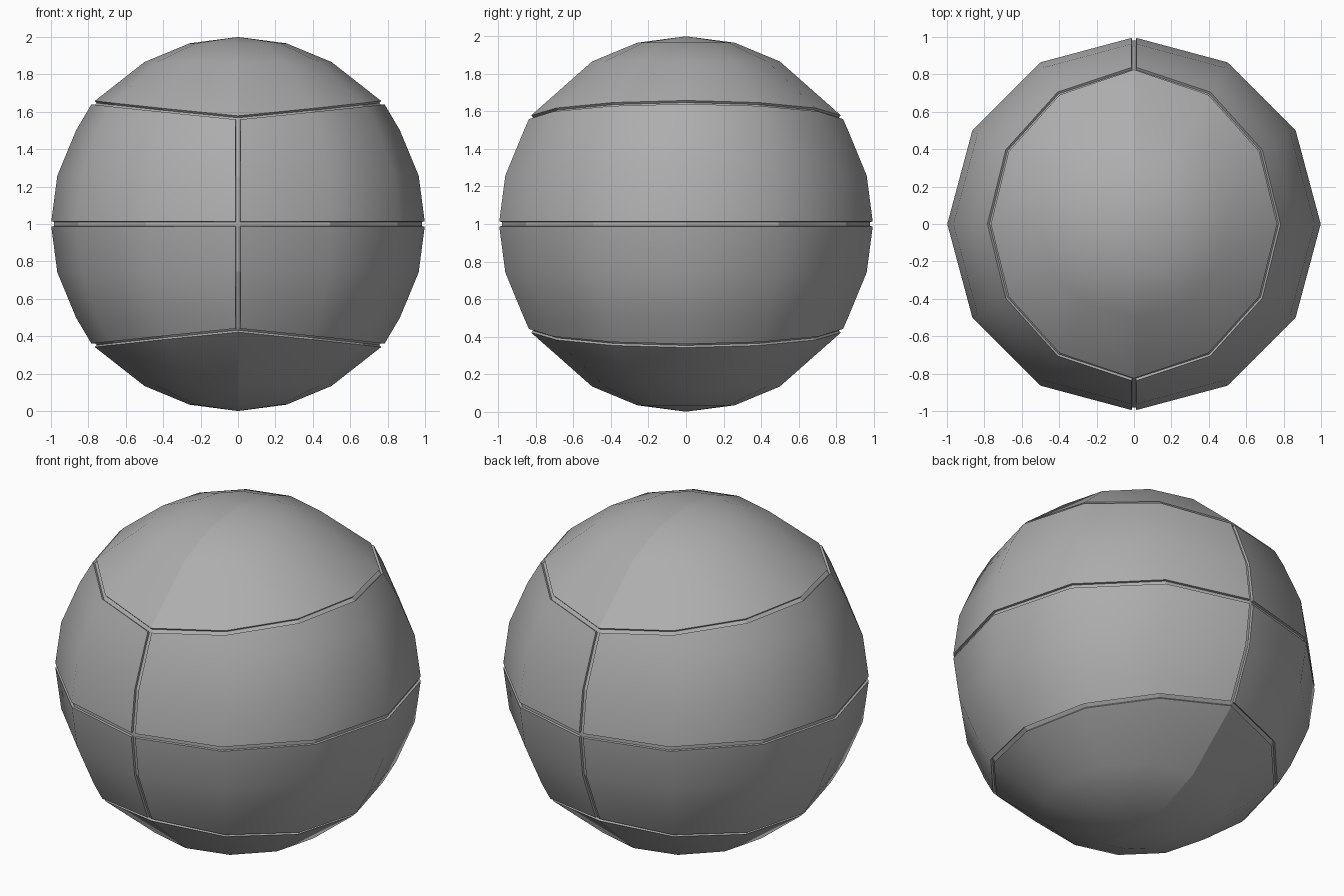
import bpy
import bmesh
import math
from mathutils import Vector

cube = bpy.data.objects.get("Cube")
if cube:
    bpy.data.objects.remove(cube, do_unlink=True)

SEAM_HALF_WIDTH = 0.013
SEAM_DEPTH = 0.014
EPS = 1e-3

# Single grey material
grey = bpy.data.materials.new("ball grey")
grey.use_nodes = True
colour = (0.42, 0.42, 0.42, 1)
grey.diffuse_color = colour
grey.node_tree.nodes["Principled BSDF"].inputs["Base Color"].default_value = colour

# Base sphere
bm = bmesh.new()
bmesh.ops.create_uvsphere(bm, u_segments=12, v_segments=12, radius=1)

# Bend the 45 degree rings into the wavy cap seams
cap_seam = set()
for v in bm.verts:
    if abs(abs(v.co.z) - math.sin(math.pi / 4)) < EPS:
        direction = Vector((v.co.x, v.co.y, 0)).normalized()
        height = 0.57 + 0.08 * abs(direction.x)
        radius = math.sqrt(1.012 ** 2 - height ** 2)
        v.co = direction * radius + Vector((0, 0, math.copysign(height, v.co.z)))
        cap_seam.add(v)


def is_seam(edge):
    """Cap seams, the equator, and the front and back meridians between caps."""
    a, b = edge.verts
    if a in cap_seam and b in cap_seam:
        return True
    on_equator = all(abs(v.co.z) < EPS for v in edge.verts)
    on_meridian = all(abs(v.co.x) < EPS and abs(v.co.z) < 0.6 for v in edge.verts)
    return on_equator or on_meridian


# Widen the seams into strips and sink them as grooves
seams = [e for e in bm.edges if is_seam(e)]
strip = bmesh.ops.bevel(bm, geom=seams, offset=SEAM_HALF_WIDTH, offset_type='OFFSET',
                        segments=1, affect='EDGES', clamp_overlap=False)["faces"]
bmesh.ops.recalc_face_normals(bm, faces=bm.faces)
walls = bmesh.ops.inset_region(bm, faces=strip, thickness=0.001, depth=-SEAM_DEPTH,
                               use_boundary=True, use_even_offset=True)["faces"]

# Smooth panels, flat grooves
grooves = set(strip) | set(walls)
for f in bm.faces:
    f.smooth = f not in grooves

# Crease where the two halves of each cap meet
for e in bm.edges:
    if all(abs(v.co.x) < EPS for v in e.verts):
        e.smooth = False

# Stand the ball on the ground
bmesh.ops.translate(bm, verts=bm.verts, vec=(0, 0, 1))
mesh = bpy.data.meshes.new("ball")
bm.to_mesh(mesh)
bm.free()
mesh.materials.append(grey)
ball = bpy.data.objects.new("ball", mesh)
bpy.context.collection.objects.link(ball)
